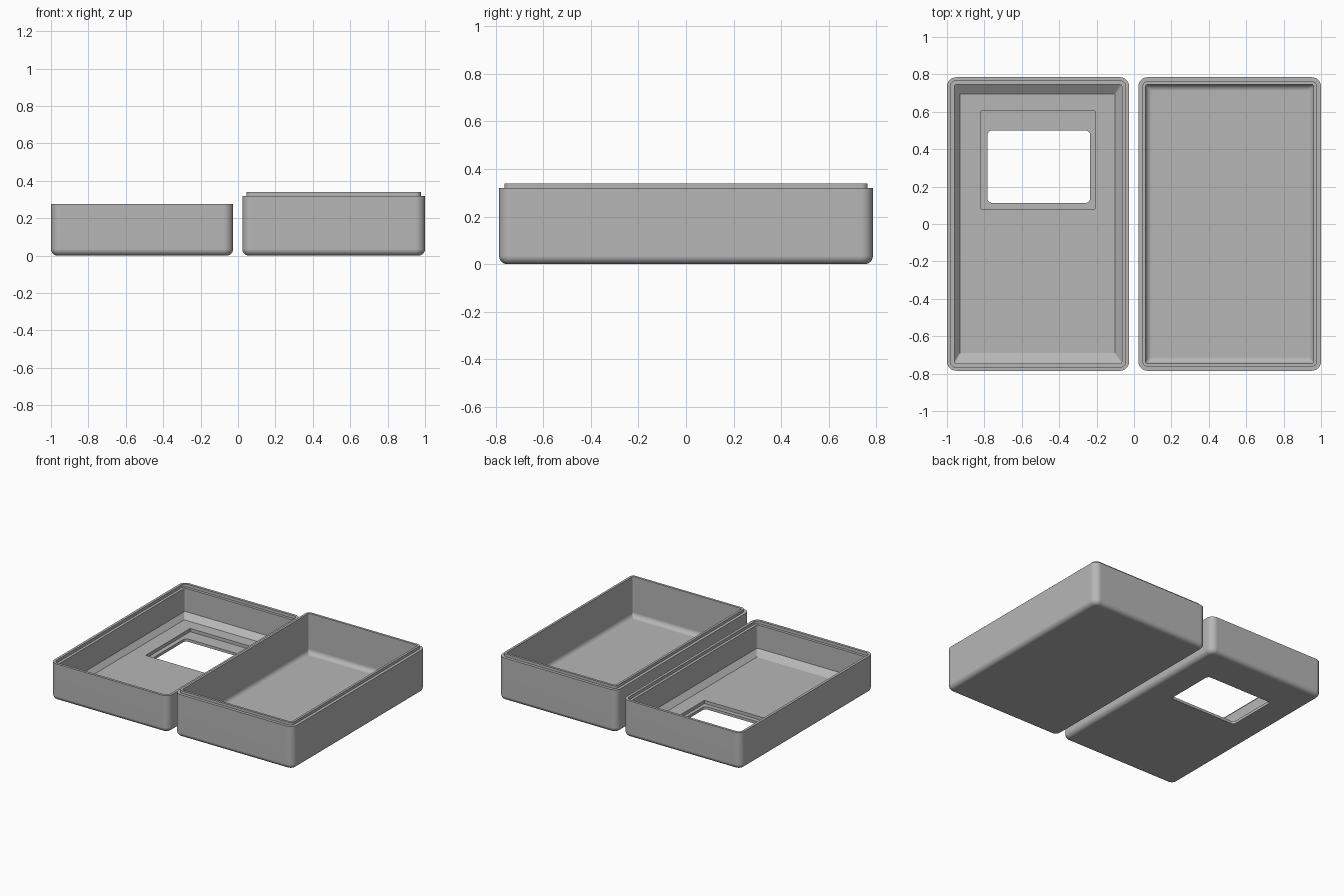
import bpy, bmesh, math

if "Cube" in bpy.data.objects:
    bpy.data.objects.remove(bpy.data.objects["Cube"])

SEG = 6          # segments per corner and per bottom fillet
HALF_Y = 0.785
CORNER = 0.05    # outer corner radius in plan
FILLET = 0.035   # bottom edge rounding

grey = bpy.data.materials.new("plastic_grey")
grey.diffuse_color = (0.47, 0.47, 0.47, 1)
grey.use_nodes = True
grey.node_tree.nodes["Principled BSDF"].inputs["Base Color"].default_value = grey.diffuse_color


def ring(x0, x1, y0, y1, r, z):
    """Rounded rectangle loop at height z."""
    pts = []
    corners = [(x1 - r, y1 - r), (x0 + r, y1 - r), (x0 + r, y0 + r), (x1 - r, y0 + r)]
    for i, (cx, cy) in enumerate(corners):
        for k in range(SEG + 1):
            a = math.pi / 2 * (i + k / SEG)
            pts.append((cx + r * math.cos(a), cy + r * math.sin(a), z))
    return pts


def inset_ring(x0, x1, d, z):
    """Outer outline of a shell pulled inwards by d."""
    return ring(x0 + d, x1 - d, -HALF_Y + d, HALF_Y - d, max(CORNER - d, 0.012), z)


def fillet_rings(x0, x1, base, z, r, descending=False):
    """Quarter-round between a floor at z and a wall at inset base."""
    out = []
    for k in range(SEG + 1):
        a = math.pi / 2 * k / SEG
        out.append(inset_ring(x0, x1, base + r * (1 - math.sin(a)), z + r * (1 - math.cos(a))))
    return out[::-1] if descending else out


def loft(name, rings, closed):
    """Skin the rings; either join last to first, or cap both ends."""
    bm = bmesh.new()
    loops = [[bm.verts.new(p) for p in r] for r in rings]
    pairs = list(zip(loops, loops[1:]))
    if closed:
        pairs.append((loops[-1], loops[0]))
    else:
        bm.faces.new(loops[0])
        bm.faces.new(loops[-1])
    n = len(loops[0])
    for a, b in pairs:
        for i in range(n):
            j = (i + 1) % n
            bm.faces.new((a[i], a[j], b[j], b[i]))
    bmesh.ops.recalc_face_normals(bm, faces=bm.faces)
    me = bpy.data.meshes.new(name)
    bm.to_mesh(me)
    bm.free()
    me.materials.append(grey)
    ob = bpy.data.objects.new(name, me)
    bpy.context.collection.objects.link(ob)
    bpy.ops.object.select_all(action='DESELECT')
    ob.select_set(True)
    bpy.context.view_layer.objects.active = ob
    bpy.ops.object.shade_smooth_by_angle(angle=math.radians(25))
    wn = ob.modifiers.new("flat_face_normals", 'WEIGHTED_NORMAL')
    wn.keep_sharp = True
    return ob


# Left half: lid with grooved rim, chamfered floor and display window
L0, L1 = -1.0, -0.026
lid = fillet_rings(L0, L1, 0, 0, FILLET)
lid += [
    inset_ring(L0, L1, 0, 0.276),              # rim
    inset_ring(L0, L1, 0.019, 0.276),
    inset_ring(L0, L1, 0.019, 0.254),          # groove for the lip
    inset_ring(L0, L1, 0.039, 0.254),
    inset_ring(L0, L1, 0.039, 0.08),           # inner wall
    ring(-0.93, -0.102, -0.69, 0.695, 0.002, 0.044),    # floor chamfer
    ring(-0.818, -0.208, 0.08, 0.605, 0.002, 0.044),    # display recess
    ring(-0.818, -0.208, 0.08, 0.605, 0.002, 0.02),
    ring(-0.784, -0.234, 0.113, 0.5, 0.025, 0.02),      # window opening
    ring(-0.784, -0.234, 0.113, 0.5, 0.025, 0.0),
]
loft("lid_shell", lid, True)

# Right half: deeper tray with raised lip and filleted floor
R0, R1 = 0.023, 1.0
tray = fillet_rings(R0, R1, 0, 0, FILLET)
tray += [
    inset_ring(R0, R1, 0, 0.32),               # shoulder
    inset_ring(R0, R1, 0.022, 0.32),
    inset_ring(R0, R1, 0.022, 0.34),           # lip
    inset_ring(R0, R1, 0.039, 0.34),
]
tray += fillet_rings(R0, R1, 0.039, 0.04, 0.035, descending=True)
loft("tray_shell", tray, False)
